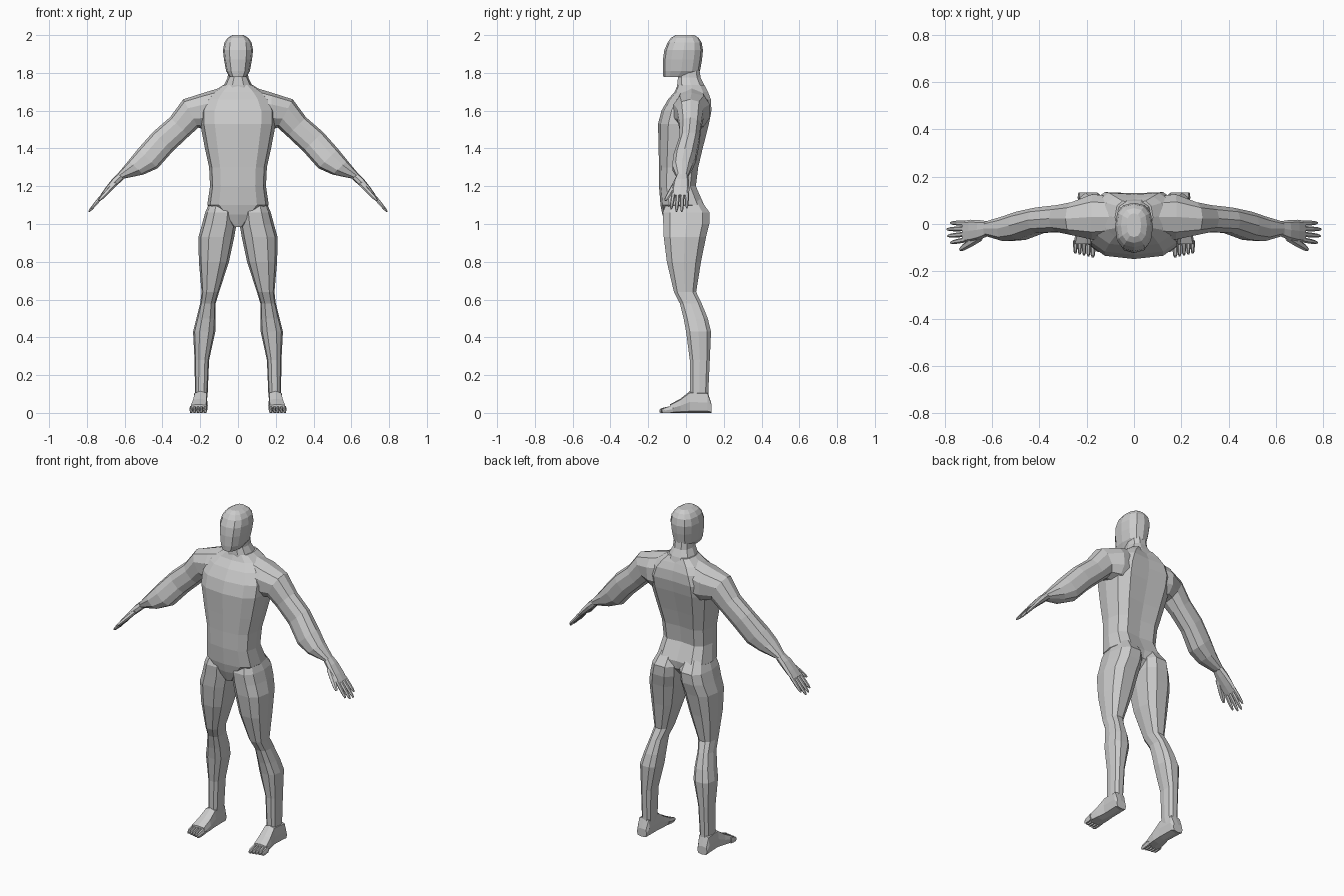
import bpy, bmesh, math
from mathutils import Vector

skin = bpy.data.materials.new("grey_skin")
skin.diffuse_color = (0.6, 0.6, 0.6, 1)


def ring(c, u, v, n, e):
    """Rounded cross-section about c with half axes u and v; small e is boxier."""
    out = []
    for i in range(n):
        a = 2 * math.pi * i / n
        co, si = math.cos(a), math.sin(a)
        out.append(c + u * math.copysign(abs(co) ** e, co) * (abs(co) > 1e-6)
                   + v * math.copysign(abs(si) ** e, si) * (abs(si) > 1e-6))
    return out


def loft(name, rings, mirror=True):
    bm = bmesh.new()
    rows = [[bm.verts.new(p) for p in r] for r in rings]
    n = len(rows[0])
    for a, b in zip(rows, rows[1:]):
        for i in range(n):
            j = (i + 1) % n
            bm.faces.new((a[i], a[j], b[j], b[i]))
    bm.faces.new(rows[0][::-1])
    bm.faces.new(rows[-1])
    bmesh.ops.recalc_face_normals(bm, faces=bm.faces)
    me = bpy.data.meshes.new(name)
    bm.to_mesh(me)
    bm.free()
    me.materials.append(skin)
    ob = bpy.data.objects.new(name, me)
    bpy.context.collection.objects.link(ob)
    if mirror:
        ob.modifiers.new("Mirror", 'MIRROR').use_mirror_merge = False
    return ob


def limb_rings(rows, n=10, e=0.85):
    """Rows: outer x, z, inner x, z, front y, back y."""
    out = []
    for x1, z1, x2, z2, y1, y2 in rows:
        c = Vector(((x1 + x2) / 2, (y1 + y2) / 2, (z1 + z2) / 2))
        out.append(ring(c, Vector(((x1 - x2) / 2, 0, (z1 - z2) / 2)),
                        Vector((0, (y2 - y1) / 2, 0)), n, e))
    return out


def body_rings(rows, n=12, e=0.8):
    """Rows: z, half width, front y, back y."""
    return limb_rings([(w, z, -w, z, f, b) for z, w, f, b in rows], n, e)


def digit(name, a, b, r1, r2, side, up):
    """Finger or toe from a to b, with a knuckle in the middle."""
    a, b = Vector(a), Vector(b)
    side, up = Vector(side), Vector(up)
    loft(name, [ring(a.lerp(b, t), side * r1 * k, up * r2 * k, 6, 1)
                for t, k in ((0, 1), (0.5, 0.95), (0.85, 0.75), (1, 0.4))])


# Torso, with a groove down the spine
torso = body_rings([
    (0.985, 0.03, -0.10, 0.03), (1.05, 0.10, -0.125, 0.10),
    (1.10, 0.163, -0.135, 0.108), (1.20, 0.148, -0.143, 0.062),
    (1.30, 0.153, -0.143, 0.075), (1.40, 0.175, -0.145, 0.10),
    (1.53, 0.2, -0.148, 0.135), (1.60, 0.2, -0.13, 0.148),
    (1.66, 0.17, -0.095, 0.143), (1.70, 0.13, -0.06, 0.125),
    (1.735, 0.08, -0.045, 0.105)], e=0.7)
for r in torso:
    for p in r:
        if abs(p.x) < 0.002 and p.y > 0:
            p.y -= 0.018
loft("torso", torso, False)

# Neck and head
loft("neck", body_rings([
    (1.66, 0.10, -0.05, 0.12), (1.735, 0.075, -0.05, 0.10),
    (1.775, 0.055, -0.045, 0.08), (1.84, 0.05, -0.045, 0.07)], n=10), False)
loft("head", body_rings([
    (1.778, 0.045, -0.12, 0.03), (1.81, 0.063, -0.123, 0.074),
    (1.87, 0.074, -0.122, 0.085), (1.92, 0.08, -0.115, 0.09),
    (1.96, 0.072, -0.098, 0.083), (1.985, 0.055, -0.08, 0.067),
    (2.0, 0.03, -0.055, 0.045)]), False)

# Arms from inside the chest, with shoulder, elbow and wrist
loft("arms", limb_rings([
    (0.08, 1.725, 0.10, 1.48, -0.06, 0.12), (0.18, 1.695, 0.17, 1.50, -0.07, 0.13),
    (0.29, 1.66, 0.21, 1.51, -0.05, 0.095), (0.36, 1.565, 0.26, 1.465, -0.036, 0.082),
    (0.45, 1.487, 0.345, 1.385, -0.04, 0.072), (0.53, 1.397, 0.425, 1.295, -0.07, 0.055),
    (0.58, 1.335, 0.50, 1.262, -0.075, 0.035), (0.638, 1.265, 0.605, 1.24, -0.052, 0.012)]))

# Hands
loft("hands", limb_rings([
    (0.635, 1.268, 0.605, 1.238, -0.052, 0.012), (0.665, 1.24, 0.635, 1.21, -0.066, 0.016),
    (0.70, 1.195, 0.68, 1.17, -0.076, 0.018), (0.728, 1.155, 0.714, 1.14, -0.078, 0.014)], 8, 0.7))
for i, (y, x, z) in enumerate([(0.004, 0.775, 1.085), (-0.02, 0.79, 1.065),
                               (-0.045, 0.787, 1.067), (-0.07, 0.775, 1.08)]):
    digit("finger_%d" % (i + 1), (0.71, y * 0.95, 1.16), (x, y * 1.12, z),
          0.011, 0.011, (0, 1, 0), (0.77, 0, 0.64))
digit("thumb", (0.65, -0.055, 1.215), (0.735, -0.108, 1.125),
      0.018, 0.013, (0.3, 0.9, 0), (0.72, 0, 0.69))

# Legs from hip to ankle
loft("legs", limb_rings([(xo, z, xi, z, f, b) for z, xo, xi, f, b in [
    (1.13, 0.145, 0.02, -0.10, 0.08), (1.06, 0.174, 0.006, -0.128, 0.13),
    (1.0, 0.19, 0.008, -0.125, 0.128), (0.93, 0.21, 0.02, -0.122, 0.11),
    (0.80, 0.207, 0.048, -0.105, 0.083), (0.64, 0.193, 0.10, -0.066, 0.056),
    (0.58, 0.2, 0.118, -0.035, 0.085), (0.50, 0.22, 0.118, -0.015, 0.118),
    (0.43, 0.238, 0.12, -0.002, 0.135), (0.28, 0.23, 0.153, 0.018, 0.128),
    (0.11, 0.228, 0.16, 0.02, 0.12), (0.06, 0.228, 0.165, 0.03, 0.12)]], e=0.75))

# Feet with five toes each
loft("feet", [ring(Vector(((x1 + x2) / 2, y, h / 2)), Vector(((x2 - x1) / 2, 0, 0)),
                   Vector((0, 0, h / 2)), 8, 0.5)
              for y, x1, x2, h in [(0.134, 0.17, 0.235, 0.05), (0.115, 0.163, 0.238, 0.11),
                                   (0.02, 0.162, 0.234, 0.115), (-0.03, 0.16, 0.245, 0.075),
                                   (-0.085, 0.162, 0.256, 0.045)]])
for i in range(5):
    x = 0.174 + 0.0185 * i
    digit("toe_%d" % (i + 1), (x, -0.07, 0.02), (x, -0.141 + 0.004 * i, 0.01),
          0.012 if i == 0 else 0.0095, 0.02, (1, 0, 0), (0, 0, 1))
